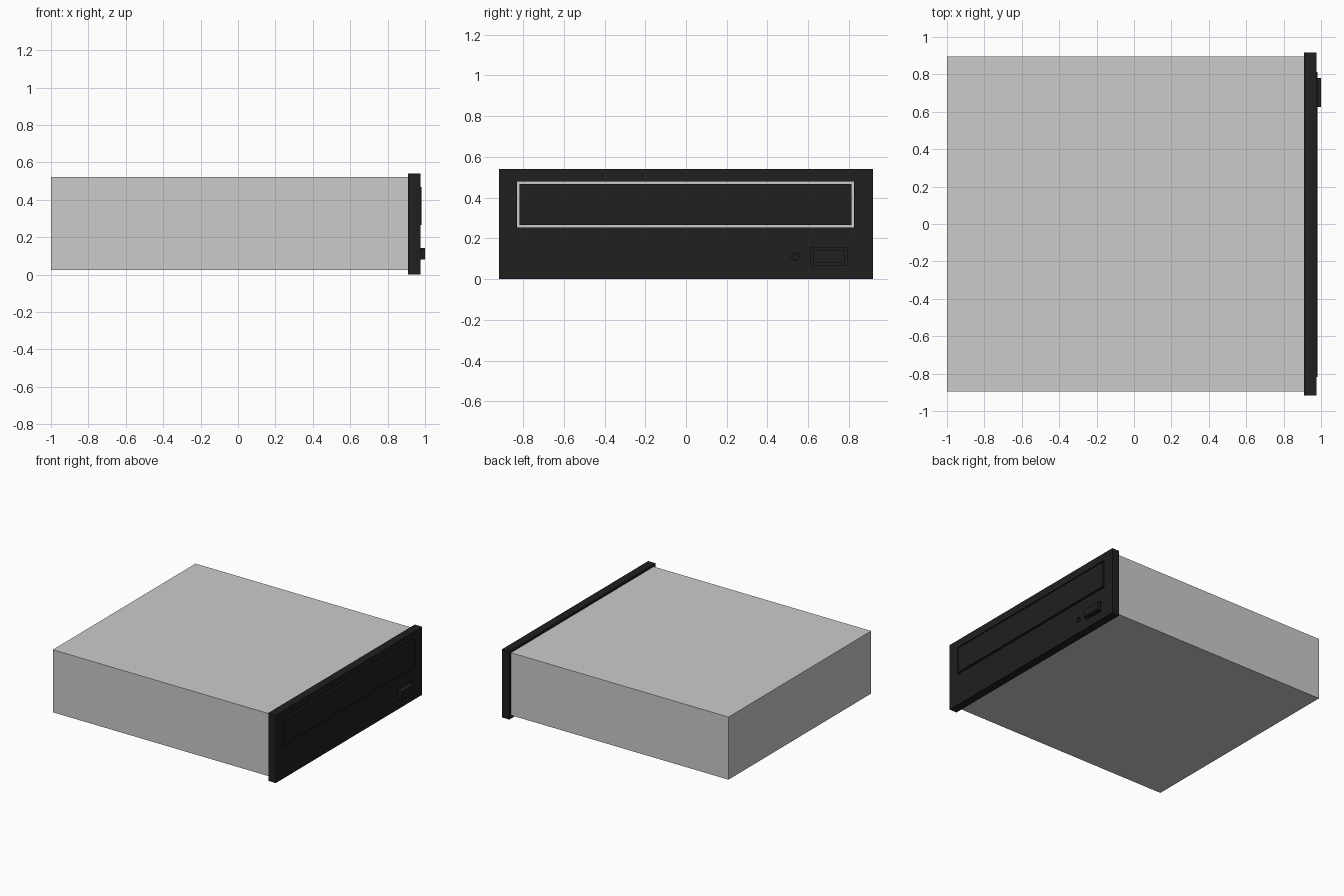
import bpy
from math import pi

if "Cube" in bpy.data.objects:
    bpy.data.objects.remove(bpy.data.objects["Cube"])

black = bpy.data.materials.new("black_plastic")
black.diffuse_color = (0.014, 0.014, 0.014, 1)
black.use_nodes = True
black.node_tree.nodes["Principled BSDF"].inputs["Base Color"].default_value = black.diffuse_color


def box(name, x, y, z, mat=None):
    bpy.ops.mesh.primitive_cube_add(
        size=1, location=[(a + b) / 2 for a, b in (x, y, z)])
    ob = bpy.context.object
    ob.name = name
    ob.scale = [b - a for a, b in (x, y, z)]
    bpy.ops.object.transform_apply(location=False, rotation=False)
    if mat:
        ob.data.materials.append(mat)
    return ob


def disc(name, x, y, z, radius, mat=None):
    bpy.ops.mesh.primitive_cylinder_add(
        vertices=16, radius=radius, depth=x[1] - x[0],
        location=((x[0] + x[1]) / 2, y, z), rotation=(0, pi / 2, 0))
    ob = bpy.context.object
    ob.name = name
    if mat:
        ob.data.materials.append(mat)
    return ob


def cut(target, cutter):
    cutter.data.materials.append(black)
    mod = target.modifiers.new("cut", 'BOOLEAN')
    mod.operation = 'DIFFERENCE'
    mod.solver = 'EXACT'
    mod.object = cutter
    bpy.context.view_layer.objects.active = target
    bpy.ops.object.modifier_apply(modifier=mod.name)
    bpy.data.objects.remove(cutter)


# Metal housing
box("drive_housing", (-1, 0.91), (-0.895, 0.895), (0.025, 0.522))

# Front bezel: through slot for the tray, shallow recesses for button and light
bezel = box("front_bezel", (0.91, 0.975), (-0.918, 0.918), (0, 0.54), black)
cut(bezel, box("slot_cutter", (0.85, 1.05), (-0.83, 0.826), (0.254, 0.48)))
cut(bezel, box("button_cutter", (0.955, 1.05), (0.612, 0.79), (0.07, 0.154)))
cut(bezel, disc("light_cutter", (0.955, 1.05), 0.535, 0.11, 0.02))

# Tray door, leaving a thin gap that shows the housing behind
box("tray_door", (0.91, 0.98), (-0.817, 0.813), (0.266, 0.468), black)

# Eject button and indicator light
box("eject_button", (0.95, 1), (0.626, 0.78), (0.082, 0.142), black)
disc("indicator_light", (0.95, 0.965), 0.535, 0.11, 0.015, black)
